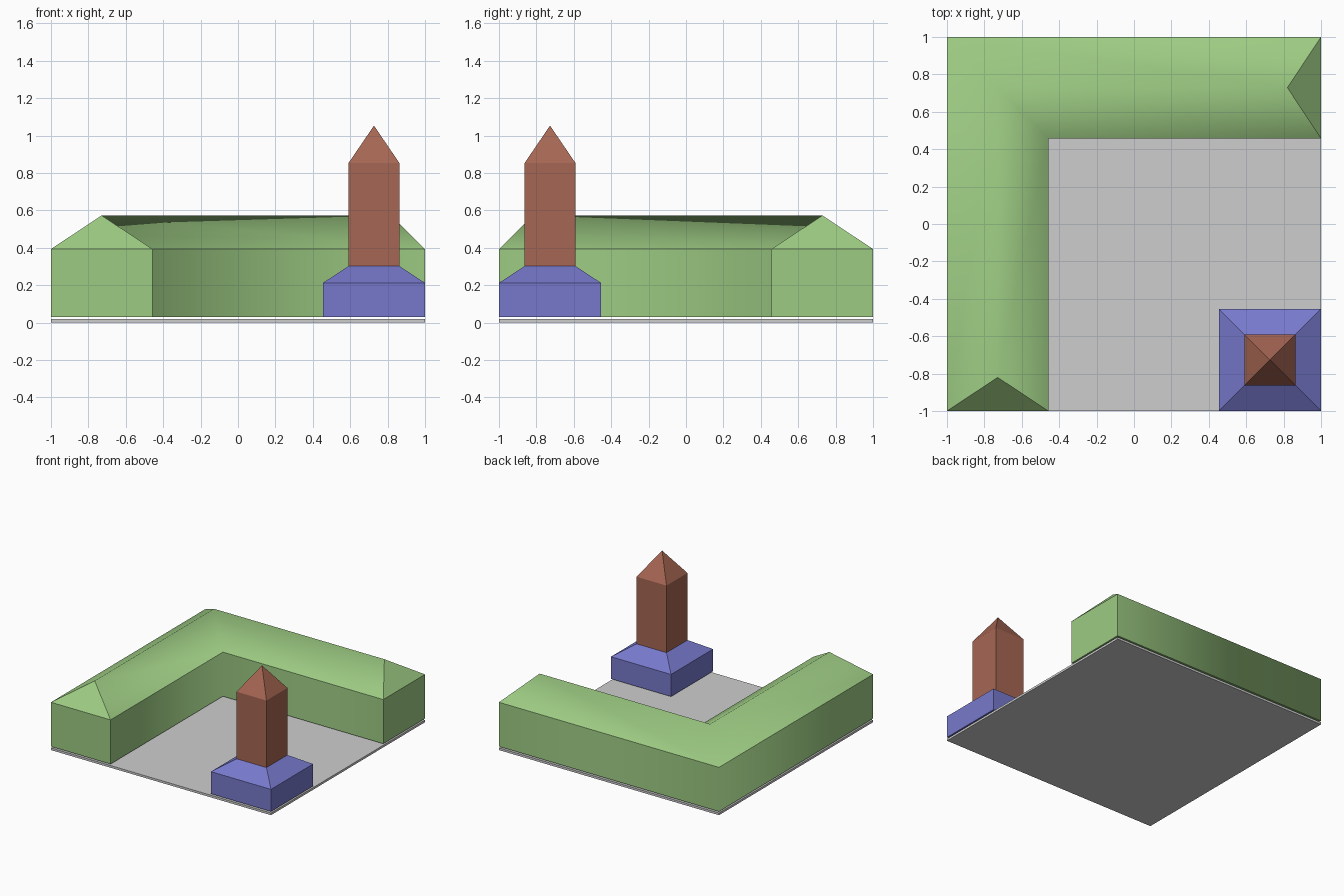
import bpy, bmesh

if "Cube" in bpy.data.objects:
    bpy.data.objects.remove(bpy.data.objects["Cube"])


def material(name, srgb):
    m = bpy.data.materials.new(name)
    lin = [(c / 255 / 12.92) if c < 11 else ((c / 255 + 0.055) / 1.055) ** 2.4 for c in srgb]
    m.diffuse_color = (*lin, 1)
    m.use_nodes = True
    m.node_tree.nodes["Principled BSDF"].inputs["Base Color"].default_value = m.diffuse_color
    return m


GREY = material("plate grey", (206, 206, 206))
GREEN = material("wing green", (157, 203, 131))
BLUE = material("podium blue", (119, 121, 204))
BROWN = material("tower brown", (166, 102, 83))


def finish(bm, name, mat):
    bmesh.ops.recalc_face_normals(bm, faces=bm.faces)
    me = bpy.data.meshes.new(name)
    bm.to_mesh(me)
    bm.free()
    me.materials.append(mat)
    ob = bpy.data.objects.new(name, me)
    bpy.context.collection.objects.link(ob)


def square_stack(name, mat, cx, cy, levels):
    """Closed solid from (half width, z) squares; half width 0 makes a point."""
    bm = bmesh.new()
    prev = None
    for h, z in levels:
        if h:
            ring = [bm.verts.new((cx + sx * h, cy + sy * h, z))
                    for sx, sy in ((-1, -1), (1, -1), (1, 1), (-1, 1))]
        else:
            ring = [bm.verts.new((cx, cy, z))] * 4
        if prev is None:
            bm.faces.new(ring[::-1])
        else:
            for i in range(4):
                j = (i + 1) % 4
                bm.faces.new(dict.fromkeys((prev[i], prev[j], ring[j], ring[i])))
        prev = ring
    if levels[-1][0]:
        bm.faces.new(prev)
    finish(bm, name, mat)


# Ground plate
square_stack("ground_plate", GREY, 0, 0, [(1, 0), (1, 0.018)])

# Podium with sloping roof, and the tower standing on it
C = 0.727
square_stack("podium", BLUE, C, -C, [(0.273, 0.03), (0.273, 0.212), (0.136, 0.302)])
square_stack("tower", BROWN, C, -C, [(0.136, 0.302), (0.136, 0.853), (0, 1.053)])

# L-shaped wing: house profile (distance from outer wall, z) mitred round the corner
profile = [(0, 0.03), (0, 0.393), (0.271, 0.573), (0.542, 0.393), (0.542, 0.03)]
RIDGE, HIP = 2, 0.18
bm = bmesh.new()
stations = [[], [], []]
for k, (d, z) in enumerate(profile):
    inset = HIP if k == RIDGE else 0
    for row, (x, y) in zip(stations, ((d - 1, inset - 1), (d - 1, 1 - d), (1 - inset, 1 - d))):
        row.append(bm.verts.new((x, y, z)))
for a, b in zip(stations, stations[1:]):
    for i in range(5):
        j = (i + 1) % 5
        bm.faces.new((a[i], a[j], b[j], b[i]))
# Hipped ends: wall plus sloping triangle
for row in (stations[0], stations[2]):
    bm.faces.new((row[0], row[1], row[3], row[4]))
    bm.faces.new(row[1:4])
# Smooth round the corner and over the ridge, sharp everywhere else
corner = set(stations[1])
ridge = {row[RIDGE] for row in stations}
for f in bm.faces:
    f.smooth = True
for e in bm.edges:
    e.smooth = set(e.verts) <= corner or set(e.verts) <= ridge
finish(bm, "corner_wing", GREEN)
